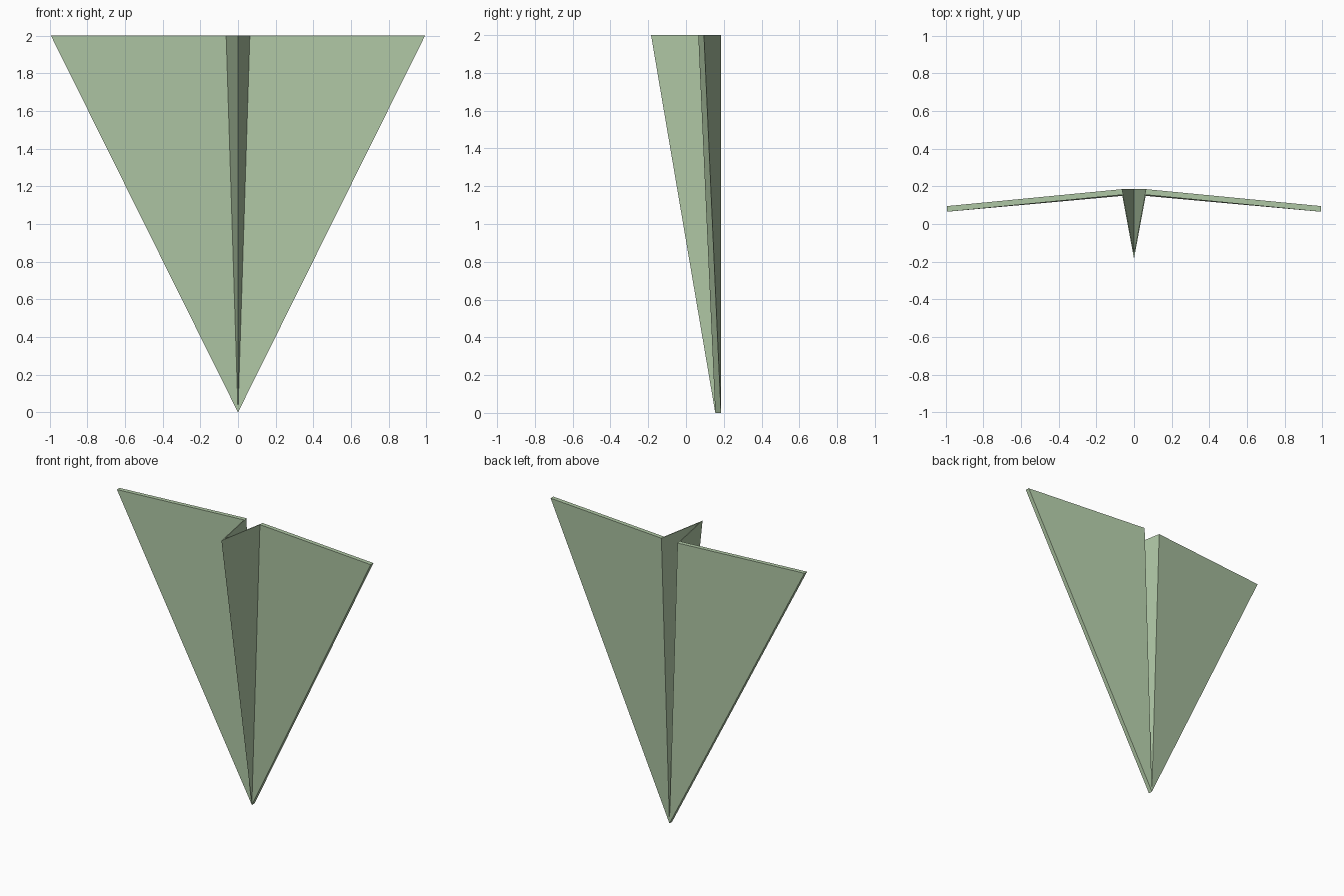
import bpy
import bmesh
from mathutils import Vector

cube = bpy.data.objects.get("Cube")
if cube:
    bpy.data.objects.remove(cube, do_unlink=True)

# Pale green paper
paper = bpy.data.materials.new("pale green paper")
paper.use_nodes = True
colour = (0.43, 0.57, 0.375, 1.0)
paper.diffuse_color = colour
bsdf = paper.node_tree.nodes["Principled BSDF"]
bsdf.inputs["Base Color"].default_value = colour
bsdf.inputs["Roughness"].default_value = 0.8

# Fold points
THICKNESS = 0.03
NOSE = (0, 0.155, 0)
# Cross-section at the tail: wing tip, wing root, keel, root, tip
TAIL = [(-0.993, 0.065), (-0.063, 0.155), (0, -0.185), (0.063, 0.155), (0.993, 0.065)]

bm = bmesh.new()
nose = bm.verts.new(NOSE)
tail = [bm.verts.new((x, y, 2)) for x, y in TAIL]

# Folded sheet: one triangular panel between each pair of creases
panels = [bm.faces.new((nose, a, b)) for a, b in zip(tail, tail[1:])]

# Thicken the whole sheet towards the back
result = bmesh.ops.extrude_face_region(bm, geom=panels, use_keep_orig=True)
moved = [v for v in result["geom"] if isinstance(v, bmesh.types.BMVert)]
bmesh.ops.translate(bm, verts=moved, vec=Vector((0, THICKNESS, 0)))
bmesh.ops.recalc_face_normals(bm, faces=bm.faces)

mesh = bpy.data.meshes.new("folded_paper_plane")
bm.to_mesh(mesh)
bm.free()
mesh.materials.append(paper)
plane = bpy.data.objects.new("folded_paper_plane", mesh)
bpy.context.collection.objects.link(plane)
